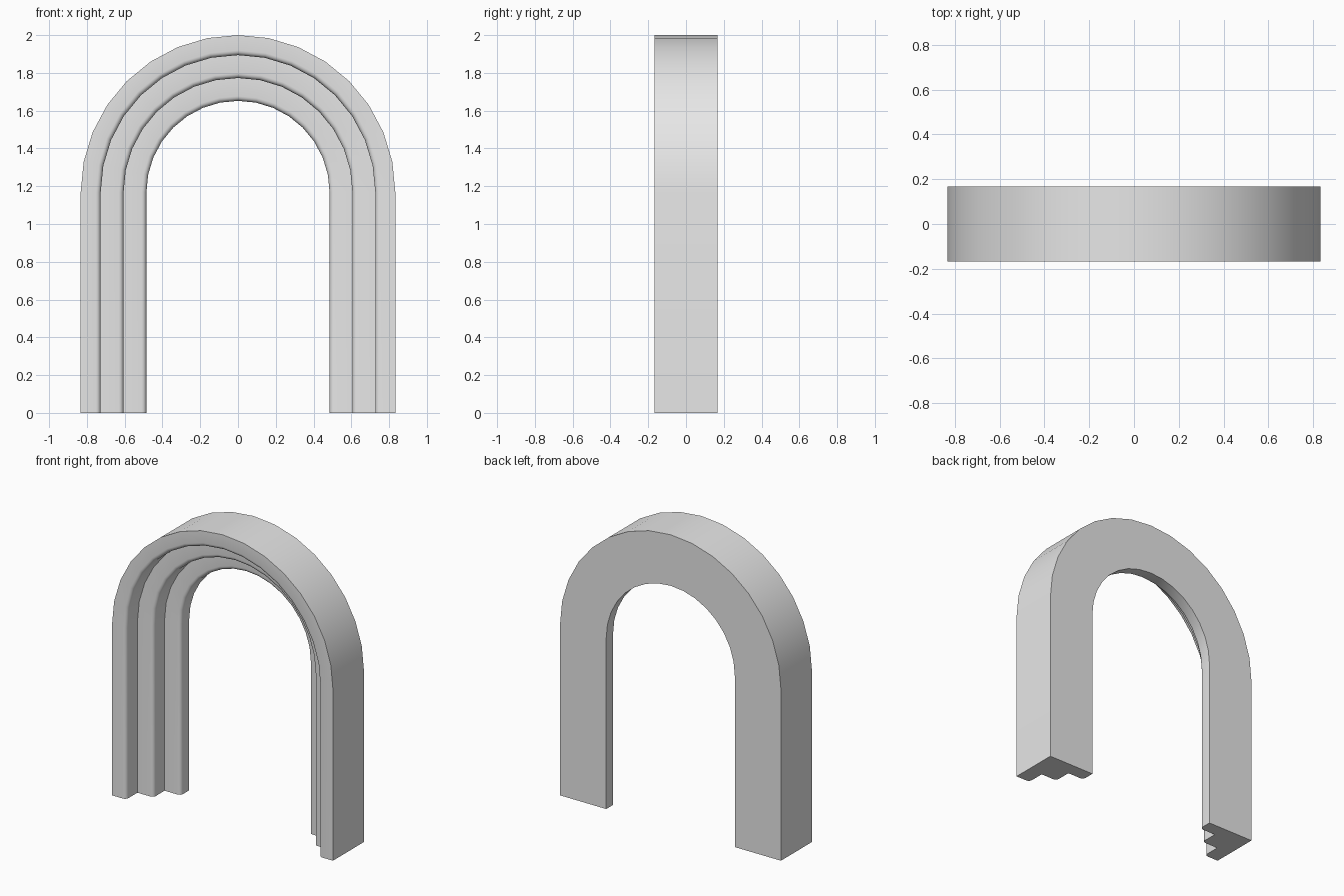
import bpy, bmesh, math

cube = bpy.data.objects.get("Cube")
if cube:
    bpy.data.objects.remove(cube, do_unlink=True)

# One plain stone colour
stone = bpy.data.materials.new("light_grey_stone")
stone.use_nodes = True
stone.diffuse_color = (0.8, 0.8, 0.8, 1)
stone.node_tree.nodes["Principled BSDF"].inputs["Base Color"].default_value = (0.8, 0.8, 0.8, 1)

OUTER = 0.833
INNER = 0.485
SPRING = 2 - OUTER      # height where the legs turn into the arch
HALF_DEPTH = 0.167
ROUND = 0.025           # softened nose of each step
ARC_STEPS = 16

# Cross-section as (radius, y): flat back and outside, three rounded steps in front
steps = [(0.727, -HALF_DEPTH), (0.606, -0.045), (INNER, 0.075)]
profile = [(INNER, HALF_DEPTH), (OUTER, HALF_DEPTH), (OUTER, -HALF_DEPTH)]
for i, (radius, front) in enumerate(steps):
    for k in range(5):
        a = math.pi / 2 * k / 4
        profile.append((radius + ROUND * (1 - math.sin(a)),
                        front + ROUND * (1 - math.cos(a))))
    if i < 2:
        profile.append((radius, steps[i + 1][1]))

# Path stations: right foot, half circle, left foot
stations = [(0, -SPRING)]
stations += [(math.pi * i / ARC_STEPS, 0) for i in range(ARC_STEPS + 1)]
stations.append((math.pi, -SPRING))

# Sweep the section along the path
bm = bmesh.new()
rings = []
for angle, drop in stations:
    rings.append([bm.verts.new((r * math.cos(angle), y,
                                SPRING + drop + r * math.sin(angle)))
                  for r, y in profile])
n = len(profile)
for a, b in zip(rings, rings[1:]):
    for j in range(n):
        k = (j + 1) % n
        bm.faces.new((a[j], a[k], b[k], b[j]))
bm.faces.new(rings[0])
bm.faces.new(rings[-1])
bmesh.ops.recalc_face_normals(bm, faces=bm.faces)

mesh = bpy.data.meshes.new("stepped_arch")
bm.to_mesh(mesh)
bm.free()
mesh.materials.append(stone)
arch = bpy.data.objects.new("stepped_arch", mesh)
bpy.context.collection.objects.link(arch)

# Smooth curves, crisp outer edges
bpy.ops.object.select_all(action="DESELECT")
arch.select_set(True)
bpy.context.view_layer.objects.active = arch
bpy.ops.object.shade_smooth_by_angle(angle=math.radians(35))
